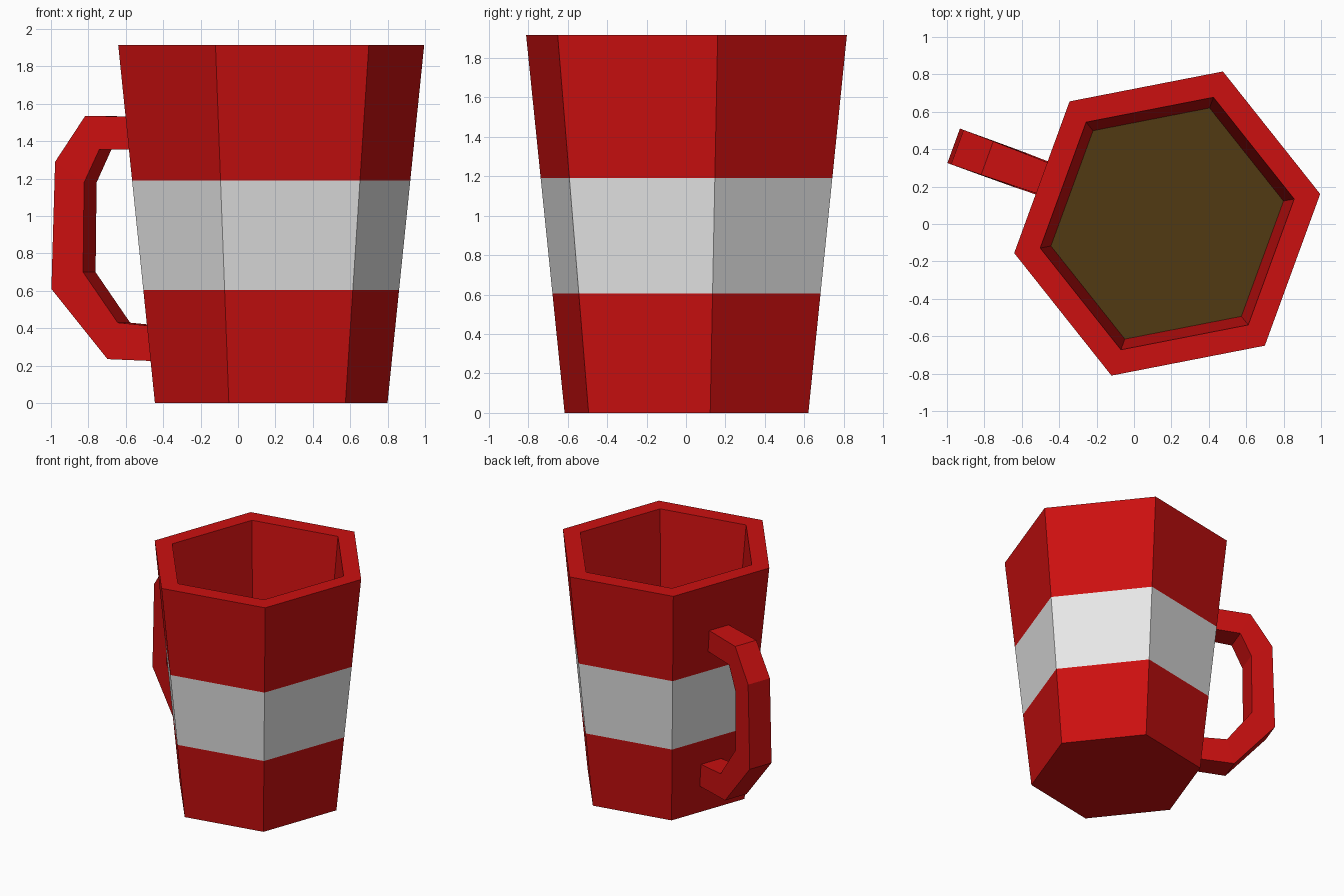
import bpy, bmesh, math

if "Cube" in bpy.data.objects:
    bpy.data.objects.remove(bpy.data.objects["Cube"])


def material(name, rgb):
    m = bpy.data.materials.new(name)
    m.diffuse_color = (*rgb, 1.0)
    m.use_nodes = True
    m.node_tree.nodes["Principled BSDF"].inputs["Base Color"].default_value = m.diffuse_color
    return m


RED = material("red", (0.6, 0.005, 0.005))
WHITE = material("white", (0.8, 0.8, 0.8))
BROWN = material("coffee brown", (0.082, 0.042, 0.006))

CX, CY, H = 0.1775, 0.0025, 1.915
HALF = [(0.818, 0.158), (0.298, 0.813), (-0.522, 0.653)]
HEX = HALF + [(-x, -y) for x, y in HALF]
BAND = (0.605, 1.19)
COFFEE_Z = 1.28


def outer_scale(z):
    return 0.76 + 0.24 * z / H


def inner_scale(z):
    return 0.83 - 0.07 * (H - z) / (H - COFFEE_Z)


def ring(bm, s, z):
    return [bm.verts.new((CX + x * s, CY + y * s, z)) for x, y in HEX]


def bridge(bm, a, b):
    n = len(a)
    return [bm.faces.new((a[i], a[(i + 1) % n], b[(i + 1) % n], b[i])) for i in range(n)]


def finish(bm, name, mats, fix_normals=True):
    if fix_normals:
        bmesh.ops.recalc_face_normals(bm, faces=bm.faces)
    me = bpy.data.meshes.new(name)
    bm.to_mesh(me)
    bm.free()
    for m in mats:
        me.materials.append(m)
    ob = bpy.data.objects.new(name, me)
    bpy.context.collection.objects.link(ob)
    return ob


# Cup: tapered hexagonal shell with a white middle band
bm = bmesh.new()
outer = [ring(bm, outer_scale(z), z) for z in (0, *BAND, H)]
inner = [ring(bm, inner_scale(z), z) for z in (H, 0.15)]
rings = outer + inner
for i, (a, b) in enumerate(zip(rings, rings[1:])):
    for f in bridge(bm, a, b):
        f.material_index = 1 if i == 1 else 0
bm.faces.new(outer[0][::-1])
bm.faces.new(inner[-1])
finish(bm, "cup", [RED, WHITE])

# Coffee surface inside the cup
bm = bmesh.new()
bm.faces.new(ring(bm, inner_scale(COFFEE_Z), COFFEE_Z))
finish(bm, "coffee", [BROWN], fix_normals=False)

# Handle: angular loop (distance from cup axis, height) swept from stations
ANG = math.radians(160)
UX, UY = math.cos(ANG), math.sin(ANG)
STATIONS = [  # outer point, inner point, half width
    ((0.62, 1.53), (0.62, 1.355), 0.086),
    ((1.024, 1.535), (0.944, 1.355), 0.095),
    ((1.194, 1.29), (1.029, 1.18), 0.098),
    ((1.215, 0.61), (1.035, 0.70), 0.098),
    ((0.896, 0.235), (0.838, 0.43), 0.097),
    ((0.52, 0.22), (0.52, 0.40), 0.09),
]
bm = bmesh.new()
sections = []
for o, n, w in STATIONS:
    sections.append([bm.verts.new((CX + UX * r - UY * s, CY + UY * r + UX * s, z))
                     for (r, z), s in ((o, -w), (o, w), (n, w), (n, -w))])
for a, b in zip(sections, sections[1:]):
    bridge(bm, a, b)
bm.faces.new(sections[0])
bm.faces.new(sections[-1])
finish(bm, "handle", [RED])
